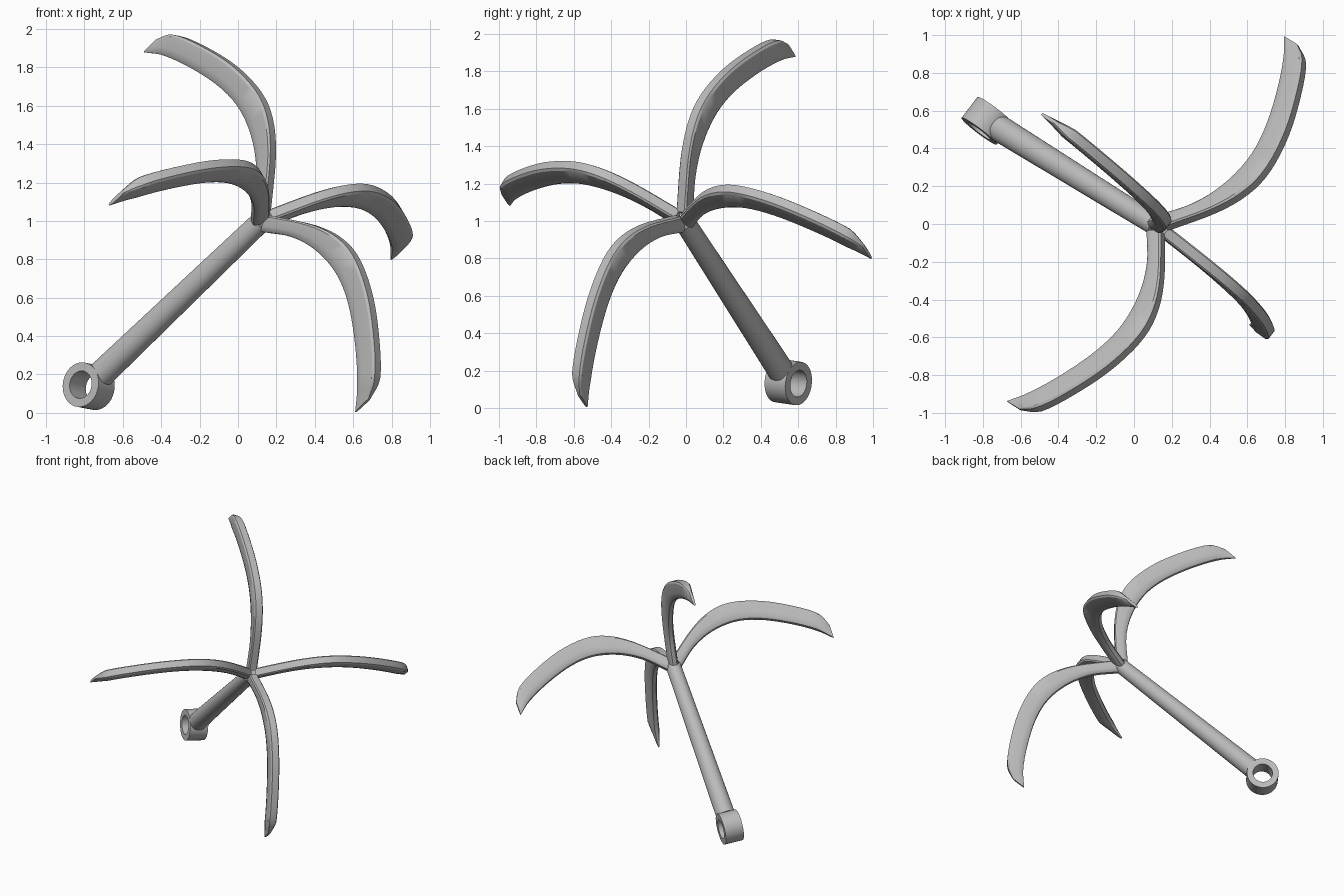
import bpy, bmesh, math
from mathutils import Vector, Matrix

cube = bpy.data.objects.get("Cube")
if cube:
    bpy.data.objects.remove(cube, do_unlink=True)

steel = bpy.data.materials.new("grey_steel")
steel.use_nodes = True
GREY = (0.5, 0.5, 0.5, 1)
steel.diffuse_color = GREY
steel.node_tree.nodes["Principled BSDF"].inputs["Base Color"].default_value = GREY

# Tilted frame: x and y run along the hook arms, z along the shaft
axis = Vector((0.66, -0.409, 0.631)).normalized()
arm = Vector((-0.451, 0.455, 0.766))
arm = (arm - axis * arm.dot(axis)).normalized()
side = axis.cross(arm)
FRAME = Matrix((arm, side, axis)).transposed().to_4x4()
FRAME.translation = (0.06, 0.0275, 0.94)


def finish(name, bm, local=Matrix(), angle=30):
    bmesh.ops.recalc_face_normals(bm, faces=bm.faces)
    mesh = bpy.data.meshes.new(name)
    bm.to_mesh(mesh)
    bm.free()
    mesh.materials.append(steel)
    mesh.transform(FRAME @ local)
    ob = bpy.data.objects.new(name, mesh)
    bpy.context.collection.objects.link(ob)
    bpy.ops.object.select_all(action='DESELECT')
    ob.select_set(True)
    bpy.context.view_layer.objects.active = ob
    bpy.ops.object.shade_smooth_by_angle(angle=math.radians(angle))
    return ob


def smooth_path(points, steps=4):
    # Catmull-Rom curve through the points
    p = [Vector(q) for q in points]
    p = [2 * p[0] - p[1]] + p + [2 * p[-1] - p[-2]]
    out = []
    for a, b, c, d in zip(p, p[1:], p[2:], p[3:]):
        for i in range(steps):
            t = i / steps
            out.append(0.5 * (2 * b + (c - a) * t + (2 * a - 5 * b + 4 * c - d) * t**2
                              + (3 * b - a - 3 * c + d) * t**3))
    return out + [p[-2]]


def loft(bm, rings, closed=False):
    loops = [[bm.verts.new(v) for v in ring] for ring in rings]
    pairs = list(zip(loops, loops[1:]))
    if closed:
        pairs.append((loops[-1], loops[0]))
    for a, b in pairs:
        for i in range(len(a)):
            j = (i + 1) % len(a)
            bm.faces.new((a[i], a[j], b[j], b[i]))
    if not closed:
        bm.faces.new(loops[0])
        bm.faces.new(loops[-1])


# Hooks: outer and inner edge as (distance from axis, height along axis)
outer = smooth_path([(0.014, 0.155), (0.235, 0.347), (0.409, 0.443), (0.577, 0.465),
                     (0.792, 0.417), (1.01, 0.315), (1.165, 0.212), (1.222, 0.11)])
inner = smooth_path([(0.055, 0.07), (0.201, 0.205), (0.365, 0.290), (0.549, 0.323),
                     (0.729, 0.294), (0.932, 0.209), (1.115, 0.101), (1.221, 0.003)])
half = [(0, 0.75), (0.1, 1), (0.65, 1), (0.9, 0.75), (1, 0.45)]
section = half + [(s, -w) for s, w in reversed(half)]
for k, name in enumerate(("top_hook", "right_hook", "lower_hook", "left_hook")):
    bm = bmesh.new()
    rings = []
    for i, (o, n) in enumerate(zip(outer, inner)):
        thick = 0.033 * min(1, 0.3 + 0.175 * (len(outer) - 1 - i))
        rings.append([(o.lerp(n, s).x, w * thick, o.lerp(n, s).y) for s, w in section])
    loft(bm, rings)
    finish(name, bm, Matrix.Rotation(k * math.pi / 2, 4, 'Z'))

# Tapered shaft
bm = bmesh.new()
bmesh.ops.create_cone(bm, cap_ends=True, segments=32, radius1=0.071, radius2=0.056, depth=1.26)
finish("shaft", bm, Matrix.Translation((0, 0, -0.54)))

# Rope eye at the end of the shaft
bm = bmesh.new()
SIDES = 40
loft(bm, [[(r * math.cos(2 * math.pi * i / SIDES), y, r * math.sin(2 * math.pi * i / SIDES))
           for i in range(SIDES)]
          for r, y in ((0.117, -0.07), (0.117, 0.07), (0.072, 0.07), (0.072, -0.07))], closed=True)
finish("rope_eye", bm, Matrix.Translation((0, 0, -1.27)))
